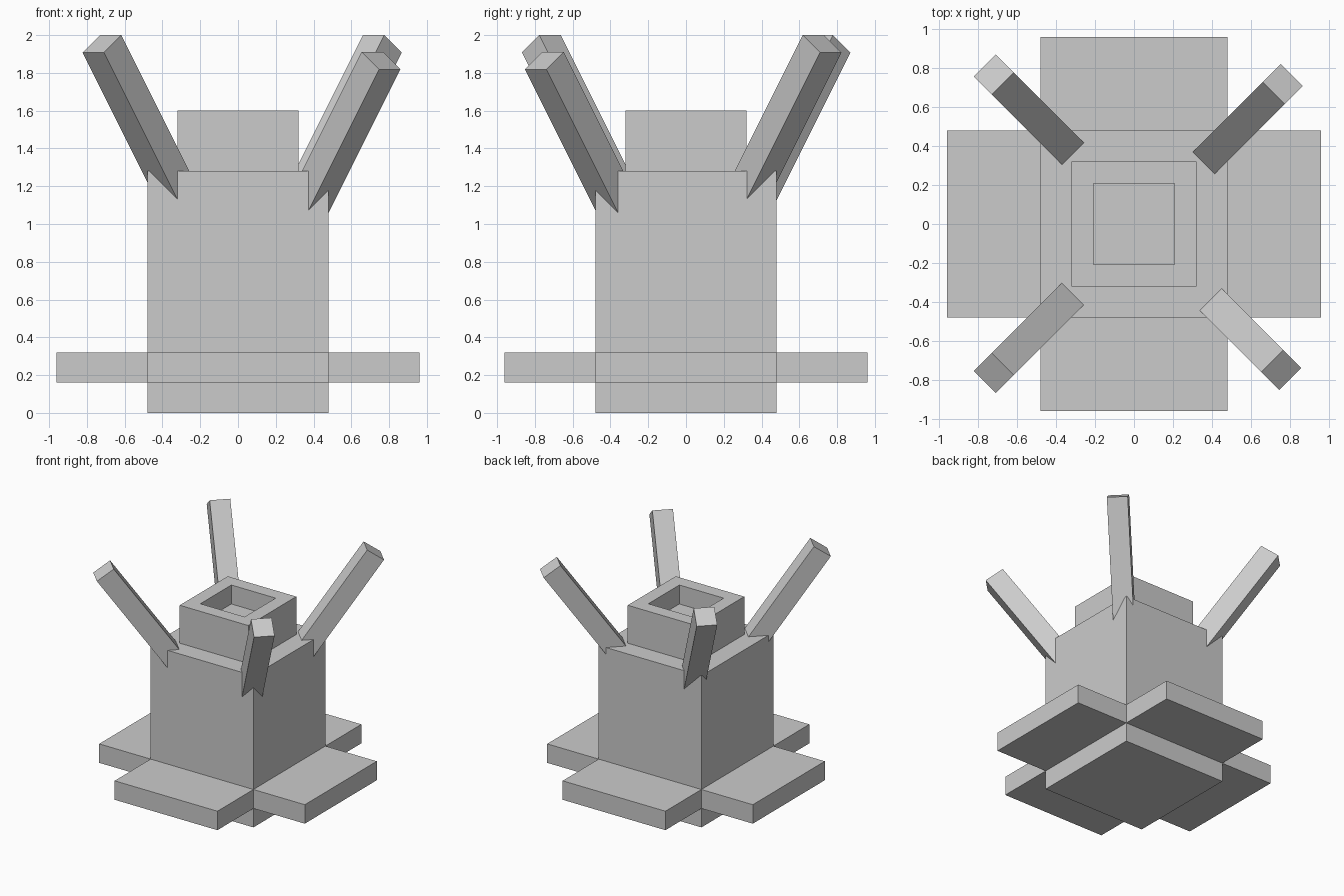
import bpy
import bmesh
from mathutils import Matrix, Vector

if "Cube" in bpy.data.objects:
    bpy.data.objects.remove(bpy.data.objects["Cube"], do_unlink=True)

GREY = (0.6, 0.6, 0.6, 1)
stone = bpy.data.materials.new("plain grey")
stone.use_nodes = True
stone.diffuse_color = GREY
stone.node_tree.nodes["Principled BSDF"].inputs["Base Color"].default_value = GREY


def add_object(name, bm):
    mesh = bpy.data.meshes.new(name)
    bm.to_mesh(mesh)
    bm.free()
    mesh.materials.append(stone)
    obj = bpy.data.objects.new(name, mesh)
    bpy.context.collection.objects.link(obj)
    return obj


def box_bmesh(size, matrix):
    bm = bmesh.new()
    bmesh.ops.create_cube(bm, size=1, matrix=matrix @ Matrix.Diagonal((*size, 1)))
    return bm


def upright_box(width, depth, bottom, top):
    centre = Matrix.Translation((0, 0, (bottom + top) / 2))
    return box_bmesh((width, depth, top - bottom), centre)


# Main block and the two crossed slabs around its foot
add_object("body", upright_box(0.96, 0.96, 0, 1.28))
add_object("slab_side_to_side", upright_box(1.92, 0.96, 0.16, 0.32))
add_object("slab_front_to_back", upright_box(0.96, 1.92, 0.16, 0.32))

# Neck with a square well sunk into its top
bm = upright_box(0.64, 0.64, 1.28, 1.6)
bm.faces.ensure_lookup_table()
lid = max(bm.faces, key=lambda f: f.calc_center_median().z)
bmesh.ops.inset_region(bm, faces=[lid], thickness=0.16)
well = bmesh.ops.extrude_discrete_faces(bm, faces=[lid])["faces"][0]
bmesh.ops.translate(bm, verts=well.verts, vec=(0, 0, -0.16))
add_object("neck", bm)

# Four square beams leaning outwards from the top corners: centre of each end cap
THICK, LENGTH = 0.16, 1.1
beam_ends = {
    "front_right_beam": (-0.72, -0.766, 1.954),
    "back_right_beam": (-0.72, 0.768, 1.954),
    "back_left_beam": (0.764, 0.72, 1.954),
    "front_left_beam": (0.757, -0.75, 1.865),
}
for name, end in beam_ends.items():
    sx, sy = (1 if c > 0 else -1 for c in end[:2])
    axis = Vector((sx, sy, 2)).normalized()
    side = Vector((-sy, sx, 0)).normalized()
    turn = Matrix((side, axis.cross(side), axis)).transposed().to_4x4()
    centre = Vector(end) - axis * LENGTH / 2
    add_object(name, box_bmesh((THICK, THICK, LENGTH), Matrix.Translation(centre) @ turn))
